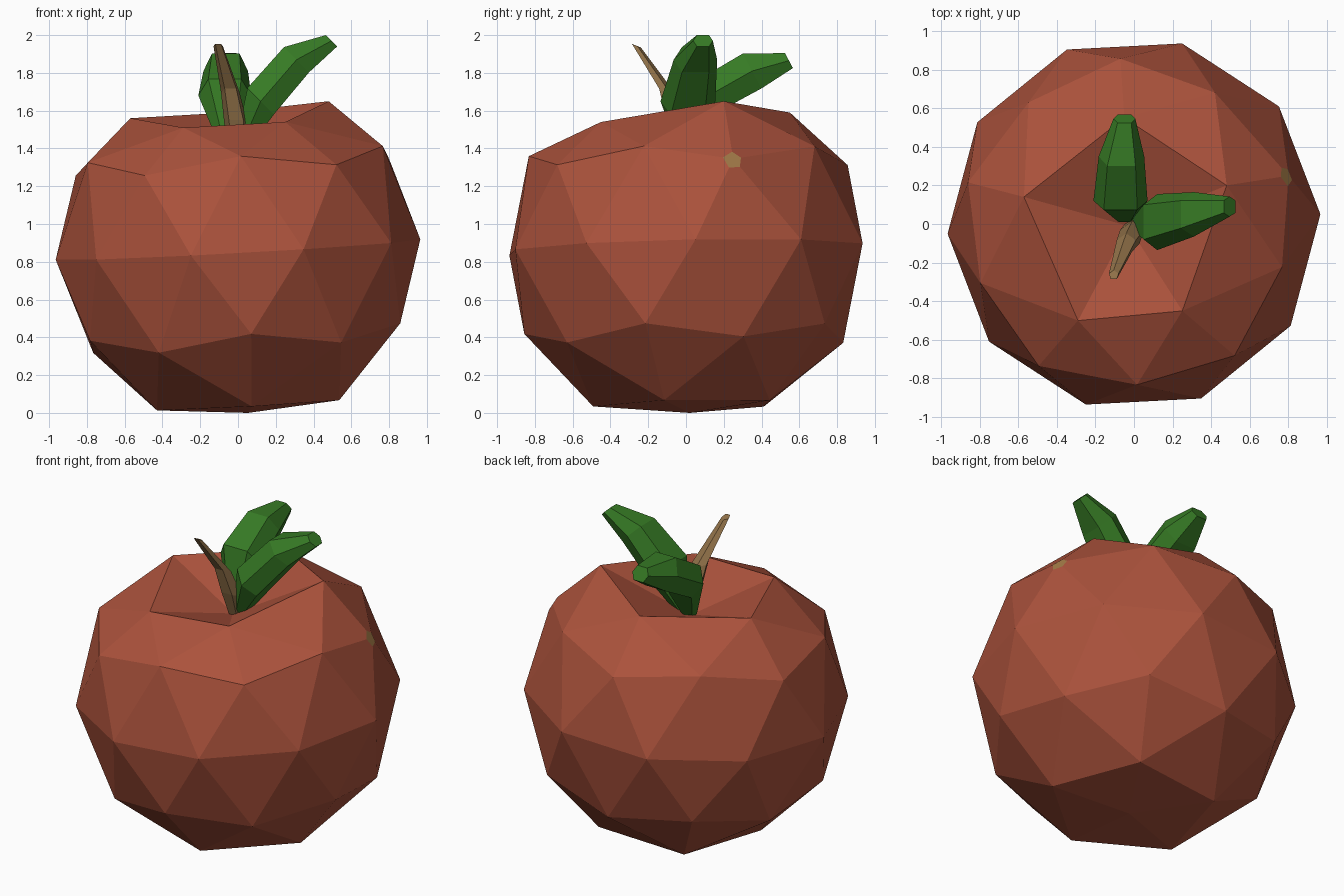
import bpy, bmesh, math
from mathutils import Matrix, Vector

if "Cube" in bpy.data.objects:
    bpy.data.objects.remove(bpy.data.objects["Cube"])


def material(name, rgb):
    m = bpy.data.materials.new(name)
    m.diffuse_color = (*rgb, 1)
    m.use_nodes = True
    m.node_tree.nodes["Principled BSDF"].inputs["Base Color"].default_value = m.diffuse_color
    return m


RED = material("apple red", (0.41, 0.085, 0.045))
SPOT = material("bruise tan", (0.37, 0.2, 0.065))
BROWN = material("stem brown", (0.28, 0.165, 0.065))
GREEN = material("leaf green", (0.037, 0.195, 0.018))


def finish(bm, name, mats):
    bmesh.ops.recalc_face_normals(bm, faces=bm.faces)
    me = bpy.data.meshes.new(name)
    bm.to_mesh(me)
    bm.free()
    for m in mats:
        me.materials.append(m)
    ob = bpy.data.objects.new(name, me)
    bpy.context.collection.objects.link(ob)
    return ob


def loft(name, rings, mat):
    """Skin a closed tube over a list of point rings."""
    bm = bmesh.new()
    vs = [[bm.verts.new(p) for p in ring] for ring in rings]
    n = len(vs[0])
    for a, b in zip(vs, vs[1:]):
        for i in range(n):
            j = (i + 1) % n
            bm.faces.new((a[i], a[j], b[j], b[i]))
    bm.faces.new(vs[0])
    bm.faces.new(vs[-1])
    return finish(bm, name, [mat])


# Apple body: tilted low-poly icosphere with a dimple and a flattened bottom
RIM = [Vector(p) for p in ((0.48, 0.20, 1.65), (-0.05, 0.55, 1.59), (-0.57, 0.14, 1.56),
                           (-0.29, -0.50, 1.51), (0.25, -0.45, 1.54))]
bm = bmesh.new()
bmesh.ops.create_icosphere(bm, subdivisions=2, radius=0.968)
place = (Matrix.Translation((0, 0, 0.865)) @ Matrix.Rotation(-0.055, 4, 'Y')
         @ Matrix.Rotation(0.02, 4, 'X') @ Matrix.Rotation(math.radians(21), 4, 'Z'))
bmesh.ops.transform(bm, matrix=place, verts=bm.verts)
by_height = sorted(bm.verts, key=lambda v: v.co.z)
by_height[0].co.z = 0.0
by_height[-1].co = (-0.03, -0.01, 1.38)
for v in by_height[-6:-1]:
    v.co = min(RIM, key=lambda p: (p.xy - v.co.xy).length)

# Bruise: one corner of the body cut off flat
corner = min(bm.verts, key=lambda v: (v.co - Vector((0.78, 0.28, 1.34))).length)
corner.co = (0.80, 0.25, 1.345)
bmesh.ops.bevel(bm, geom=[corner], offset=0.055, offset_type='OFFSET',
                segments=1, profile=0.5, affect='VERTICES')
for f in bm.faces:
    f.material_index = int(len(f.verts) == 5)
finish(bm, "apple_body", [RED, SPOT])

# Stem: bent, tapering five-sided stick
path = [((0.0, -0.01, 1.36), 0.045), ((-0.01, -0.05, 1.53), 0.065),
        ((-0.04, -0.10, 1.70), 0.052), ((-0.105, -0.265, 1.945), 0.026)]
rings = []
for c, r in path:
    rings.append([Vector(c) + Vector((r * math.cos(t), r * math.sin(t), -0.4 * r * math.sin(t)))
                  for t in (math.radians(90 + 72 * i) for i in range(5))])
loft("stem", rings, BROWN)


# Leaves: thick six-sided blades, (centre, half width, half thickness) per section
def leaf(name, side, normal, sections):
    side, normal = Vector(side), Vector(normal)
    outline = ((1, 0), (0.62, 1), (-0.62, 1), (-1, 0), (-0.62, -1), (0.62, -1))
    loft(name, [[Vector(c) + side * (w * u) + normal * (t * v) for u, v in outline]
                for c, w, t in sections], GREEN)


leaf("right_leaf", (0, 1, 0), (-0.7, 0, 0.7),
     [((0.02, 0.0, 1.42), 0.05, 0.04), ((0.12, 0.01, 1.65), 0.145, 0.10),
      ((0.31, 0.05, 1.87), 0.115, 0.095), ((0.495, 0.09, 1.97), 0.052, 0.043)])
leaf("back_leaf", (1, 0, 0), (0, -0.47, 0.88),
     [((-0.05, 0.03, 1.42), 0.05, 0.04), ((-0.07, 0.12, 1.68), 0.14, 0.10),
      ((-0.065, 0.35, 1.81), 0.118, 0.105), ((-0.05, 0.545, 1.865), 0.057, 0.045)])
